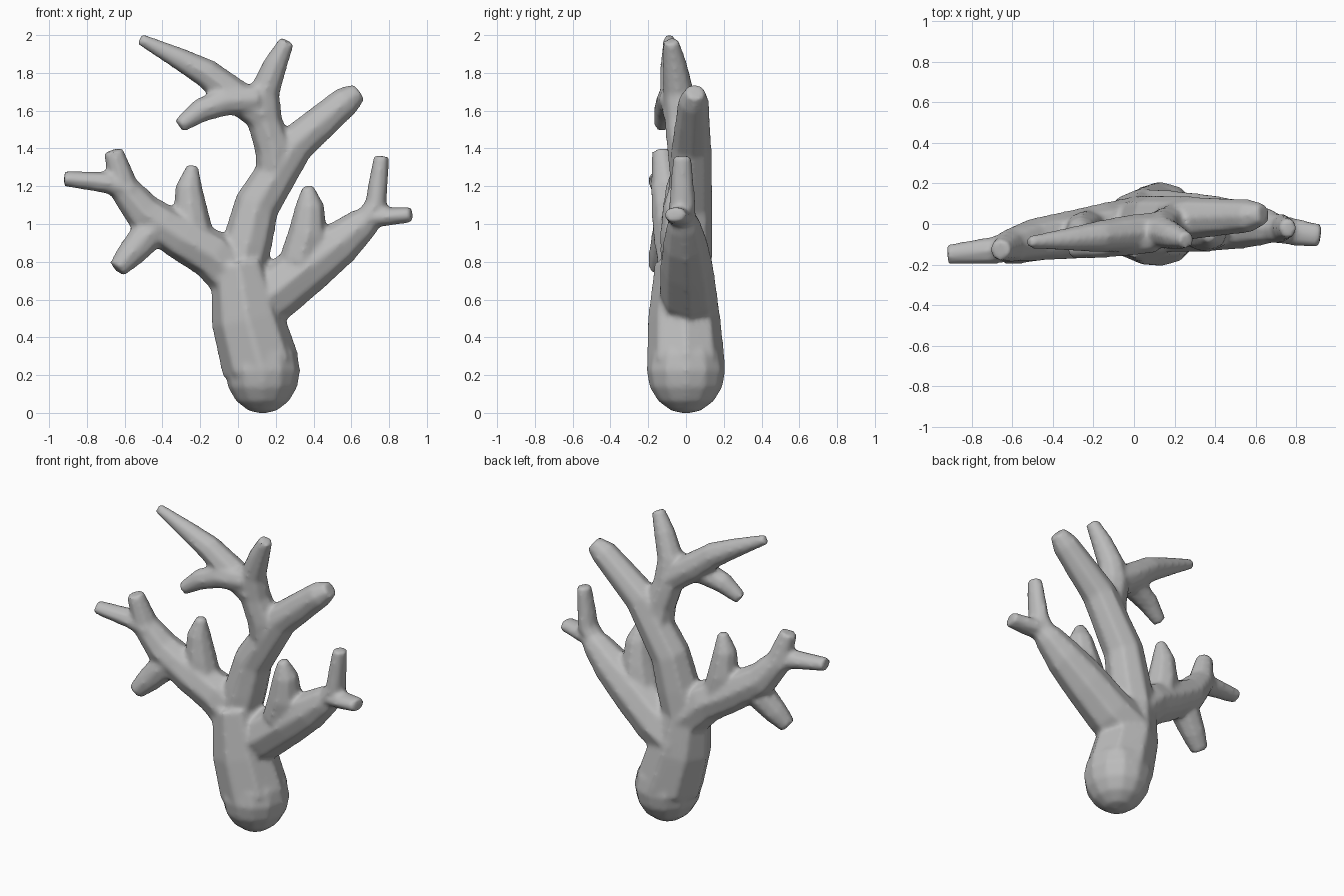
import bpy
import bmesh
from math import cos, sin, tau
from mathutils import Matrix, Vector

if "Cube" in bpy.data.objects:
    bpy.data.objects.remove(bpy.data.objects["Cube"])

# Single stone-grey colour
grey = bpy.data.materials.new("stone_grey")
grey.use_nodes = True
colour = (0.5, 0.5, 0.5, 1)
grey.diffuse_color = colour
grey.node_tree.nodes["Principled BSDF"].inputs["Base Color"].default_value = colour

skin = bmesh.new()
SIDES = 8


def blend(ends, amount):
    """Value between the two ends."""
    return ends[0] + (ends[1] - ends[0]) * amount


def branch(path, radius, lean, depth=1):
    """Add a tube along (x, z) points, thinning towards the tip.

    radius and lean give the thickness and the y position at root and tip;
    depth widens the section from front to back.
    """
    last = len(path) - 1
    centres = [Vector((x, blend(lean, i / last), z)) for i, (x, z) in enumerate(path)]
    rings = []
    for i, centre in enumerate(centres):
        tangent = centres[min(i + 1, last)] - centres[max(i - 1, 0)]
        across = Vector((0, 1, 0)).cross(tangent).normalized()
        deep = tangent.cross(across).normalized() * depth
        thickness = blend(radius, (i / last) ** 2) * 1.05
        ring = []
        for k in range(SIDES):
            angle = tau * k / SIDES
            offset = across * cos(angle) + deep * sin(angle)
            ring.append(skin.verts.new(centre + offset * thickness))
        rings.append(ring)
    for low, high in zip(rings, rings[1:]):
        for k in range(SIDES):
            following = (k + 1) % SIDES
            skin.faces.new((low[k], low[following], high[following], high[k]))
    skin.faces.new(reversed(rings[0]))
    skin.faces.new(rings[-1])


# Bulbous base
place = Matrix.Translation((.13, 0, .225)) @ Matrix.Diagonal((.2, .21, .23, 1))
bmesh.ops.create_uvsphere(skin, u_segments=12, v_segments=8, radius=1, matrix=place)

# Trunk
branch([(.12, .25), (.05, .5), (0, .8)], radius=(.2, .14), lean=(0, -.02))

# Central limb
branch([(0, .7), (.05, .9), (.1, 1.1), (.3, 1.42), (.57, 1.65), (.64, 1.7)],
       radius=(.13, .05), lean=(0, .05))

# Upper limb
branch([(.2, 1.25), (.19, 1.4), (.14, 1.55), (.14, 1.7), (.2, 1.85), (.26, 1.97)],
       radius=(.1, .04), lean=(.02, -.08))

# Upper long twig
branch([(.13, 1.58), (-.03, 1.69), (-.17, 1.8), (-.32, 1.88), (-.52, 1.98)],
       radius=(.09, .03), lean=(-.03, -.09))

# Upper short twig
branch([(.1, 1.66), (-.07, 1.65), (-.2, 1.6), (-.31, 1.52)],
       radius=(.08, .04), lean=(-.06, -.13))

# Right-hand limb
branch([(.02, .54), (.2, .64), (.38, .78), (.54, .9), (.66, 1), (.74, 1.06)],
       radius=(.15, .05), lean=(.02, -.02))

# Right upright twig
branch([(.66, 1), (.73, 1.1), (.74, 1.2), (.76, 1.36)],
       radius=(.06, .04), lean=(-.02, -.02), depth=1.2)

# Right outer twig
branch([(.68, 1.03), (.8, 1.04), (.92, 1.05)],
       radius=(.05, .04), lean=(-.02, -.06), depth=1.4)

# Right inner twig
branch([(.33, .8), (.37, .95), (.38, 1.1), (.37, 1.2)],
       radius=(.11, .03), lean=(-.02, -.06))

# Left-hand limb
branch([(0, .7), (-.14, .84), (-.3, .93), (-.5, 1.06), (-.61, 1.2), (-.66, 1.39)],
       radius=(.13, .05), lean=(0, -.13))

# Left outer twig
branch([(-.57, 1.18), (-.7, 1.22), (-.92, 1.24)],
       radius=(.06, .04), lean=(-.11, -.15), depth=1.2)

# Left lower twig
branch([(-.38, 1.03), (-.49, .93), (-.57, .84), (-.64, .76)],
       radius=(.09, .05), lean=(-.07, -.15))

# Left inner twig
branch([(-.22, .9), (-.25, 1.05), (-.26, 1.2), (-.24, 1.31)],
       radius=(.1, .03), lean=(-.03, -.04))

bmesh.ops.recalc_face_normals(skin, faces=skin.faces)
mesh = bpy.data.meshes.new("forked_branch")
skin.to_mesh(mesh)
skin.free()
mesh.materials.append(grey)
forked_branch = bpy.data.objects.new("forked_branch", mesh)
bpy.context.collection.objects.link(forked_branch)

# Fuse the limbs into one skin and soften the forks
fuse = forked_branch.modifiers.new("fuse", "REMESH")
fuse.mode = "VOXEL"
fuse.voxel_size = 0.015
fuse.use_smooth_shade = True
soften = forked_branch.modifiers.new("soften", "SMOOTH")
soften.factor = 0.5
soften.iterations = 5
